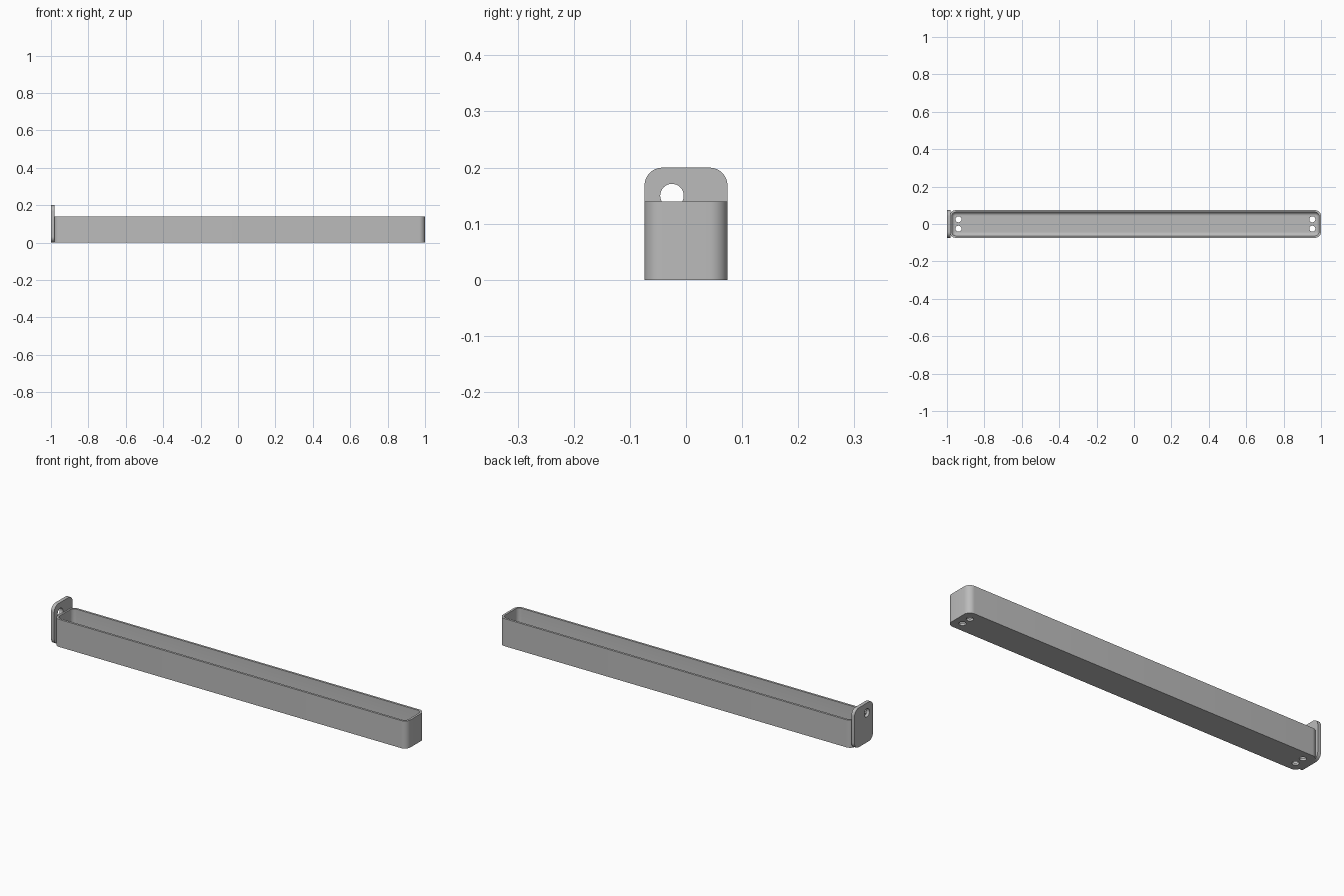
import bpy, bmesh, math
from mathutils import Matrix

cube = bpy.data.objects.get("Cube")
if cube:
    bpy.data.objects.remove(cube, do_unlink=True)

grey = bpy.data.materials.new("light_grey")
grey.use_nodes = True
colour = (0.5, 0.5, 0.5, 1)
grey.diffuse_color = colour
grey.node_tree.nodes["Principled BSDF"].inputs["Base Color"].default_value = colour

X_MIN, X_MAX, HALF_Y = -0.985, 1.0, 0.074
HEIGHT, WALL, RADIUS, FILLET = 0.14, 0.011, 0.032, 0.018
MID_X, HALF_X = (X_MIN + X_MAX) / 2, (X_MAX - X_MIN) / 2


def rounded_rect(hx, hy, r, steps=8):
    """Counter-clockwise outline of a rectangle with round corners."""
    pts = []
    for i, (sx, sy) in enumerate([(1, 1), (-1, 1), (-1, -1), (1, -1)]):
        for k in range(steps + 1):
            a = math.pi / 2 * (i + k / steps)
            pts.append((sx * (hx - r) + r * math.cos(a), sy * (hy - r) + r * math.sin(a)))
    return pts


def loft(name, loops):
    """Skin a stack of equal-length loops and cap both ends."""
    bm = bmesh.new()
    rings = [[bm.verts.new(p) for p in loop] for loop in loops]
    n = len(rings[0])
    for a, b in zip(rings, rings[1:]):
        for i in range(n):
            j = (i + 1) % n
            bm.faces.new((a[i], a[j], b[j], b[i]))
    bm.faces.new(rings[0][::-1])
    bm.faces.new(rings[-1])
    bmesh.ops.recalc_face_normals(bm, faces=bm.faces)
    mesh = bpy.data.meshes.new(name)
    bm.to_mesh(mesh)
    bm.free()
    mesh.materials.append(grey)
    obj = bpy.data.objects.new(name, mesh)
    bpy.context.collection.objects.link(obj)
    return obj


def drill(target, centres, radius, axis):
    """Cut round holes through the target along one axis."""
    bm = bmesh.new()
    turn = Matrix.Rotation(math.pi / 2, 4, "Y") if axis == "X" else Matrix()
    for c in centres:
        bmesh.ops.create_cone(bm, cap_ends=True, segments=32, radius1=radius, radius2=radius,
                              depth=0.06, matrix=Matrix.Translation(c) @ turn)
    mesh = bpy.data.meshes.new(target.name + "_cutter")
    bm.to_mesh(mesh)
    bm.free()
    mesh.materials.append(grey)
    cutter = bpy.data.objects.new(mesh.name, mesh)
    bpy.context.collection.objects.link(cutter)
    cutter.hide_render = True
    mod = target.modifiers.new("holes", "BOOLEAN")
    mod.operation, mod.solver, mod.object = "DIFFERENCE", "EXACT", cutter
    bpy.ops.object.select_all(action="DESELECT")
    bpy.context.view_layer.objects.active = target
    target.select_set(True)
    bpy.ops.object.modifier_apply(modifier=mod.name)
    bpy.data.objects.remove(cutter, do_unlink=True)
    bpy.ops.object.shade_smooth_by_angle(angle=math.radians(30))


# Open tray: outer shell, rim, inner wall and filleted floor
def tray_loop(inset, z):
    outline = rounded_rect(HALF_X - inset, HALF_Y - inset, RADIUS - inset)
    return [(MID_X + x, y, z) for x, y in outline]


loops = [tray_loop(0, 0), tray_loop(0, HEIGHT), tray_loop(WALL, HEIGHT)]
for k in range(7):
    a = math.pi / 2 * k / 6
    loops.append(tray_loop(WALL + FILLET * (1 - math.cos(a)), WALL + FILLET * (1 - math.sin(a))))
tray = loft("tray", loops)

# Drain holes at both ends
drill(tray, [(MID_X + sx * 0.946, sy * 0.025, 0) for sx in (-1, 1) for sy in (-1, 1)], 0.016, "Z")

# Upright mounting plate with a screw hole
PLATE_H = 0.2
profile = rounded_rect(HALF_Y, PLATE_H / 2, RADIUS)
plate = loft("mounting_plate", [[(x, y, z + PLATE_H / 2) for y, z in profile]
                                for x in (-1.0, X_MIN + 0.003)])
drill(plate, [(-0.99, -0.025, 0.15)], 0.021, "X")
